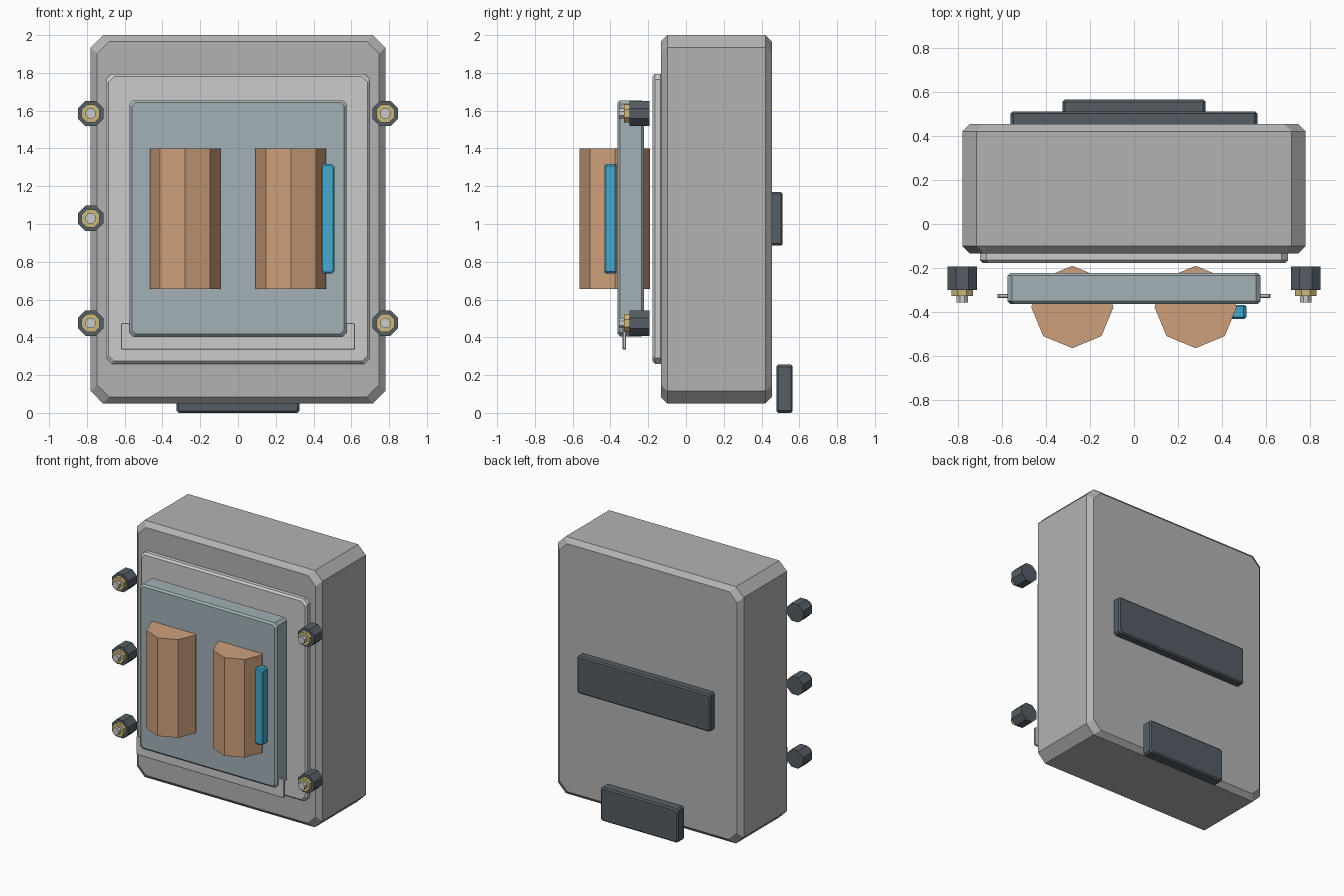
import bpy, bmesh, math

if "Cube" in bpy.data.objects:
    bpy.data.objects.remove(bpy.data.objects["Cube"])

def mat(name, r, g, b):
    m = bpy.data.materials.new(name)
    m.diffuse_color = (r, g, b, 1)
    m.use_nodes = True
    m.node_tree.nodes["Principled BSDF"].inputs["Base Color"].default_value = m.diffuse_color
    return m

dark = mat("dark_steel", 0.09, 0.11, 0.13)
copper = mat("copper", 0.62, 0.35, 0.2)
brass = mat("brass", 0.6, 0.48, 0.2)
cyan = mat("cyan", 0.06, 0.4, 0.62)
glass = mat("blue_grey", 0.36, 0.44, 0.47)
light = mat("light_grey", 0.62, 0.62, 0.63)
grey = mat("casing_grey", 0.45, 0.45, 0.45)

def loft(name, rings, material):
    """Skin a stack of equal-length rings and cap both ends."""
    bm = bmesh.new()
    vs = [[bm.verts.new(p) for p in ring] for ring in rings]
    n = len(vs[0])
    for a, b in zip(vs, vs[1:]):
        for i in range(n):
            j = (i + 1) % n
            bm.faces.new((a[i], a[j], b[j], b[i]))
    bm.faces.new(vs[0])
    bm.faces.new(vs[-1])
    bmesh.ops.recalc_face_normals(bm, faces=bm.faces)
    me = bpy.data.meshes.new(name)
    bm.to_mesh(me)
    bm.free()
    ob = bpy.data.objects.new(name, me)
    bpy.context.collection.objects.link(ob)
    if material:
        me.materials.append(material)
    return ob

def plate(name, x, y, z, cut, bevel, material=None):
    """Slab with cut corners (seen from the front) and bevelled front and back rims."""
    def ring(yy, inset):
        x0, x1, z0, z1 = x[0] + inset, x[1] - inset, z[0] + inset, z[1] - inset
        c = cut
        pts = [(x0 + c, z0), (x1 - c, z0), (x1, z0 + c), (x1, z1 - c),
               (x1 - c, z1), (x0 + c, z1), (x0, z1 - c), (x0, z0 + c)]
        return [(px, yy, pz) for px, pz in pts]
    return loft(name, [ring(y[0], bevel), ring(y[0] + bevel, 0),
                       ring(y[1] - bevel, 0), ring(y[1], bevel)], material)

def prism(name, centre, r, a, b, axis, material, turn=0.0):
    """Eight-sided bar from a to b along the y or z axis."""
    def ring(t):
        out = []
        for i in range(8):
            ang = turn + i * math.pi / 4
            u, v = centre[0] + r * math.cos(ang), centre[1] + r * math.sin(ang)
            out.append((u, t, v) if axis == "y" else (u, v, t))
        return out
    return loft(name, [ring(a), ring(b)], material)

# casing and front panels
plate("casing", (-0.78, 0.78), (-0.133, 0.455), (0.05, 2.0), 0.065, 0.034, grey)
plate("front_frame", (-0.70, 0.70), (-0.178, -0.12), (0.26, 1.795), 0.03, 0.014, light)
plate("door_panel", (-0.575, 0.575), (-0.363, -0.222), (0.405, 1.655), 0.02, 0.013, glass)
plate("label_strip", (-0.62, 0.62), (-0.335, -0.317), (0.335, 0.475), 0.006, 0.003, light)

# copper coils through the door panel
for side, s in (("left", -1), ("right", 1)):
    prism("coil_" + side, (0.28 * s, -0.377), 0.187, 0.655, 1.40, "z", copper)

# handle
plate("handle", (0.44, 0.51), (-0.431, -0.367), (0.737, 1.318), 0.012, 0.008, cyan)

# studs with nuts: three on the left, two on the right
for side, s, heights in (("left", -1, (0.475, 1.03, 1.585)), ("right", 1, (0.475, 1.585))):
    for i, h in enumerate(heights):
        c, tag = (0.78 * s, h), f"_{side}_{i}"
        t = math.pi / 8
        prism("bolt_base" + tag, c, 0.0725, -0.30, -0.193, "y", dark, t)
        prism("bolt_nut" + tag, c, 0.052, -0.327, -0.295, "y", brass, t)
        prism("bolt_stud" + tag, c, 0.029, -0.356, -0.32, "y", light, t)

# back rail and lower bracket
plate("back_rail", (-0.56, 0.56), (0.44, 0.512), (0.885, 1.17), 0.012, 0.01, dark)
plate("lower_bracket", (-0.325, 0.325), (0.478, 0.565), (0.0, 0.255), 0.012, 0.01, dark)
